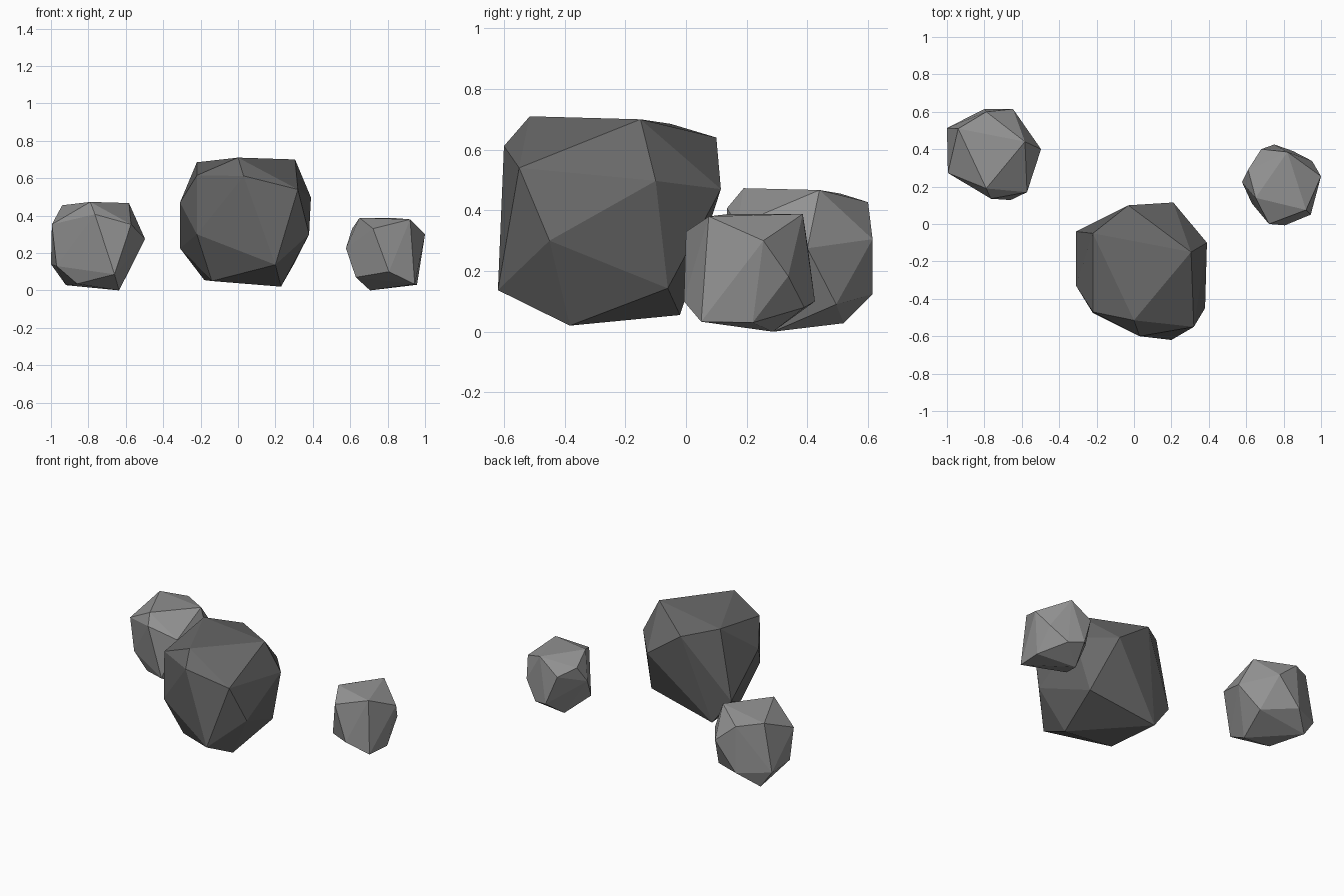
import bpy, bmesh


def material(name, grey):
    m = bpy.data.materials.new(name)
    m.diffuse_color = (grey, grey, grey, 1)
    return m


def rock(name, corners, mat):
    """Flat-faced boulder: the convex hull of its corner points."""
    bm = bmesh.new()
    for c in corners:
        bm.verts.new(c)
    res = bmesh.ops.convex_hull(bm, input=bm.verts[:])
    spare = {v for k in ("geom_interior", "geom_unused") for v in res[k]
             if isinstance(v, bmesh.types.BMVert)}
    bmesh.ops.delete(bm, geom=list(spare), context='VERTS')
    bmesh.ops.recalc_face_normals(bm, faces=bm.faces[:])
    me = bpy.data.meshes.new(name)
    bm.to_mesh(me)
    bm.free()
    me.materials.append(mat)
    ob = bpy.data.objects.new(name, me)
    bpy.context.collection.objects.link(ob)
    return ob


dark = material("dark_stone", 0.14)
light = material("light_stone", 0.29)

# Large dark boulder: crown, shoulders, belt, foot
rock("large_boulder", [
    (0, -.515, .71), (.305, -.15, .70), (-.22, -.05, .685), (-.03, .10, .64),
    (.32, -.55, .54), (.03, -.60, .612), (-.22, -.47, .615), (.39, -.10, .497),
    (.21, .115, .47), (-.31, -.33, .47), (.38, -.45, .30), (-.22, -.476, .30),
    (-.31, -.04, .225), (.20, -.62, .137), (.30, -.06, .143),
    (.23, -.383, .02), (-.18, -.02, .055), (-.14, -.38, .05)], dark)

# Medium pale boulder at the back left
rock("left_boulder", [
    (-.79, .19, .473), (-.583, .44, .467), (-.94, .51, .455), (-.79, .60, .427),
    (-.572, .17, .353), (-.765, .135, .407), (-.995, .273, .353),
    (-.497, .40, .275), (-.647, .615, .305), (-.97, .28, .13),
    (-1, .513, .14), (-.80, .615, .124), (-.66, .128, .086), (-.59, .495, .09),
    (-.636, .287, 0), (-.92, .52, .028), (-.86, .26, .035)], light)

# Small pale boulder at the right
rock("right_boulder", [
    (.65, .14, .388), (.82, .385, .388), (.92, .075, .38),
    (.722, 0, .33), (.61, .29, .33), (.68, .40, .29), (1, .255, .30),
    (.577, .225, .225), (.952, .337, .183), (.807, -.007, .10),
    (.75, .425, .10), (.85, .39, .08), (.63, .11, .07),
    (.945, .05, .033), (.957, .22, .03), (.706, .287, 0)], light)
